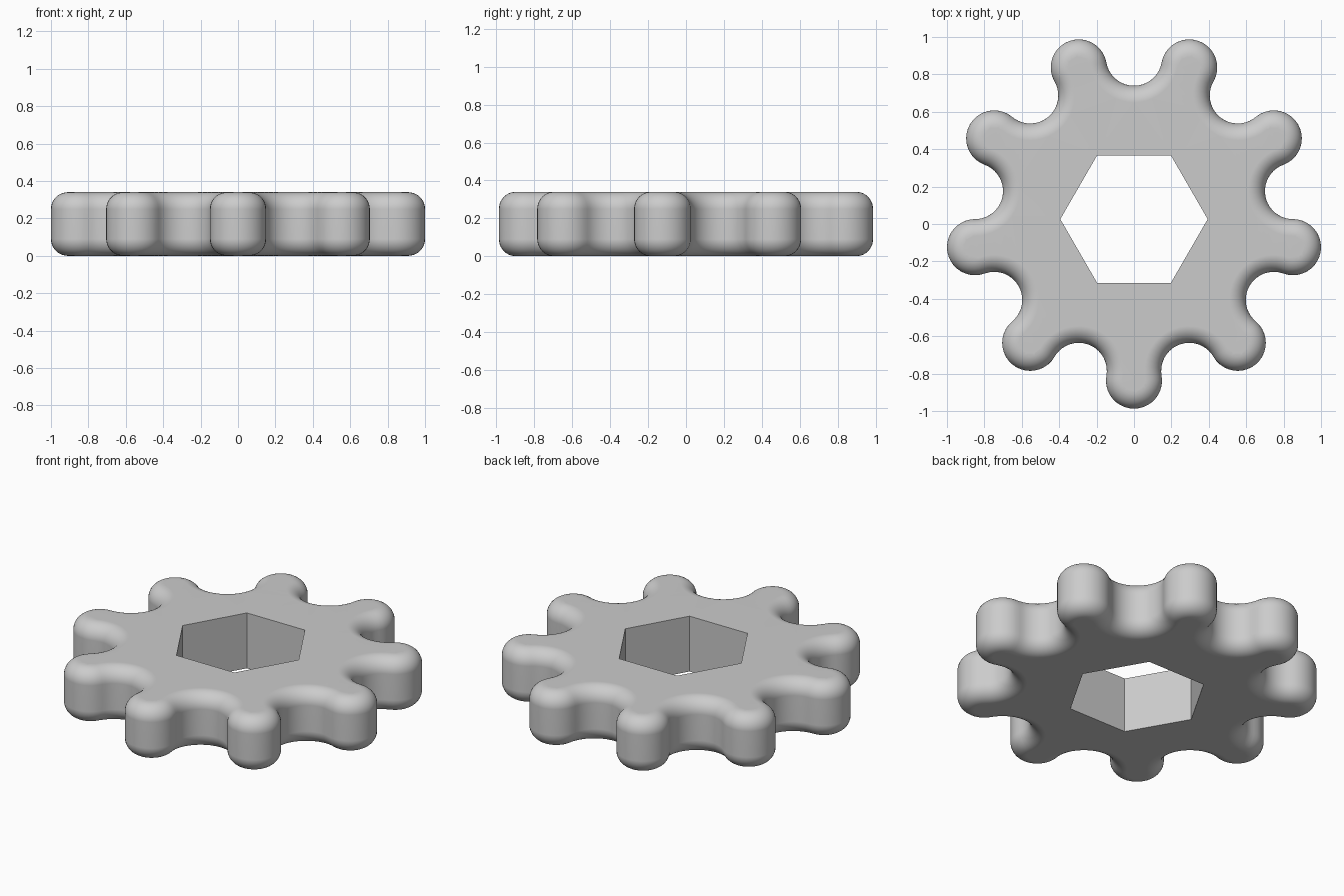
import bpy, bmesh
from math import sin, cos, pi, radians

cube = bpy.data.objects.get("Cube")
if cube:
    bpy.data.objects.remove(cube, do_unlink=True)

TEETH = 9
PITCH = 0.8632                        # circle through all tooth and valley centres
R = PITCH * sin(pi / TEETH / 2)       # radius of tooth tips and valleys
HEIGHT, FILLET = 0.34, 0.09
CY = 0.026                            # gear axis offset along y
HEX = 0.394
ARC_STEPS, FILLET_STEPS = 20, 10

grey = bpy.data.materials.new("plain_grey")
grey.use_nodes = True
grey.diffuse_color = (0.6, 0.6, 0.6, 1)
grey.node_tree.nodes["Principled BSDF"].inputs["Base Color"].default_value = (0.6, 0.6, 0.6, 1)


def outline(inset):
    """Alternating tangent arcs: convex tooth tips and concave valleys."""
    pts = []
    half = pi / TEETH / 2 + pi / 2
    for i in range(2 * TEETH):
        a = -pi / 2 + i * pi / TEETH
        if i % 2 == 0:
            r, start, sweep = R - inset, a - half, 2 * half
        else:
            r, start, sweep = R + inset, a - half, 2 * half - 2 * pi
        for k in range(ARC_STEPS):
            t = start + sweep * k / ARC_STEPS
            pts.append((PITCH * cos(a) + r * cos(t), CY + PITCH * sin(a) + r * sin(t)))
    return pts


def ring(bm, pts, z):
    return [bm.verts.new((x, y, z)) for x, y in pts]


def skin(bm, lower, upper, smooth):
    n = len(lower)
    for i in range(n):
        j = (i + 1) % n
        bm.faces.new((lower[i], lower[j], upper[j], upper[i])).smooth = smooth


bm = bmesh.new()

# Rounded outer rim, lofted from the bottom fillet to the top fillet
section = []
for k in range(FILLET_STEPS + 1):
    t = pi / 2 * k / FILLET_STEPS
    section.append((FILLET * (1 - sin(t)), FILLET * (1 - cos(t))))
section += [(d, HEIGHT - z) for d, z in reversed(section)]
rim = [ring(bm, outline(d), z) for d, z in section]
for lower, upper in zip(rim, rim[1:]):
    skin(bm, lower, upper, True)

# Hexagonal bore
hexagon = [(HEX * cos(radians(60 * i)), CY + HEX * sin(radians(60 * i))) for i in range(6)]
bore = [ring(bm, hexagon, z) for z in (0, HEIGHT)]
skin(bm, bore[1], bore[0], False)

# Flat faces between bore and rim
for outer, inner, up in ((rim[0], bore[0], -1), (rim[-1], bore[1], 1)):
    edges = [bm.edges.get((loop[i - 1], loop[i])) for loop in (outer, inner) for i in range(len(loop))]
    made = bmesh.ops.triangle_fill(bm, edges=edges, use_beauty=True, normal=(0, 0, up))
    for f in made["geom"]:
        if isinstance(f, bmesh.types.BMFace):
            f.smooth = True
            f.normal_update()
            if f.normal.z * up < 0:
                f.normal_flip()

# Crisp bore edges
for e in bm.edges:
    if e.verts[0] in bore[0] + bore[1] and e.verts[1] in bore[0] + bore[1]:
        e.smooth = False

mesh = bpy.data.meshes.new("gear_wheel")
bm.to_mesh(mesh)
bm.free()
mesh.materials.append(grey)
gear = bpy.data.objects.new("gear_wheel", mesh)
bpy.context.collection.objects.link(gear)
normals = gear.modifiers.new("flat_face_normals", 'WEIGHTED_NORMAL')
normals.keep_sharp = True
